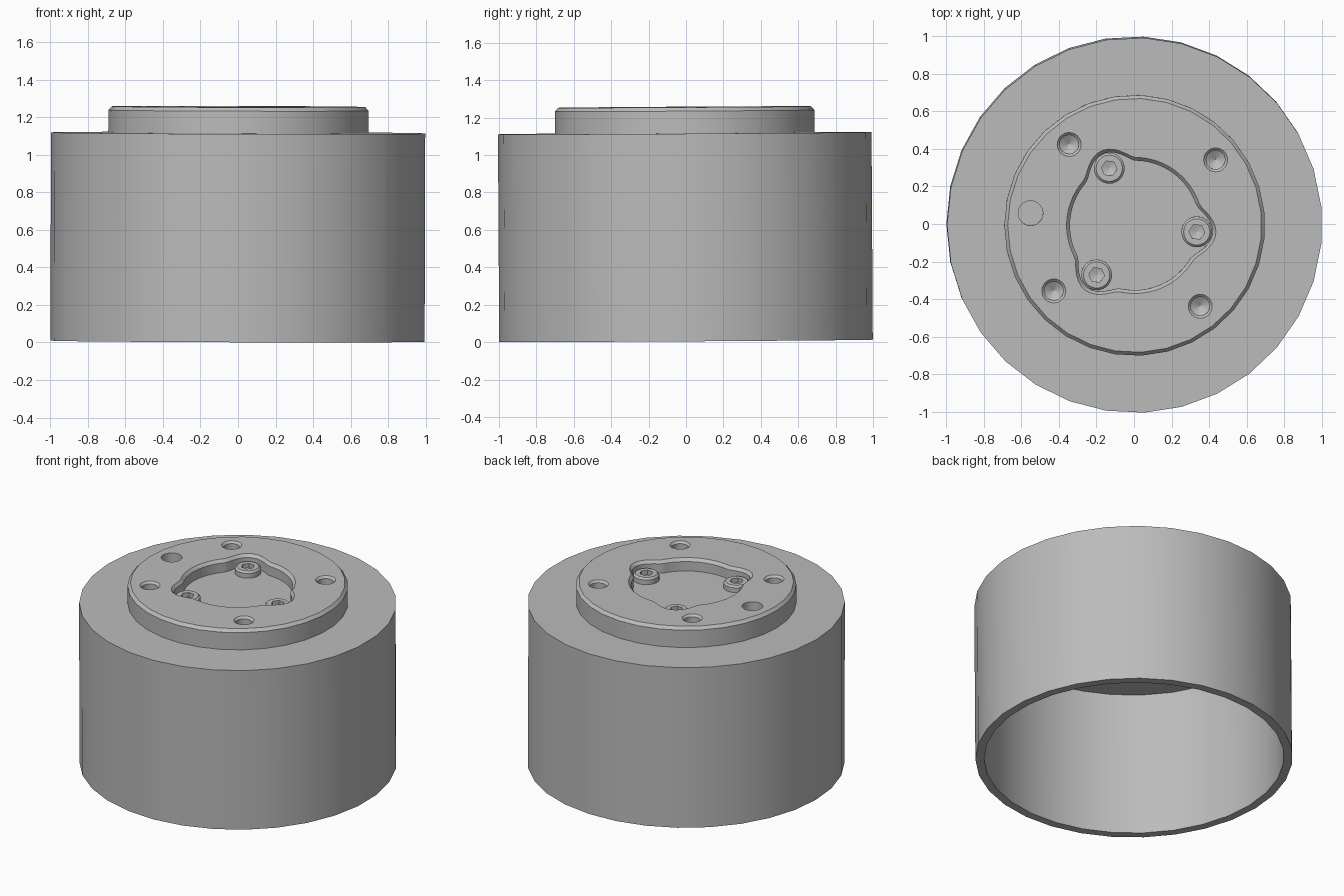
import bpy, bmesh, math
from mathutils import Matrix

cube = bpy.data.objects.get("Cube")
if cube:
    bpy.data.objects.remove(cube, do_unlink=True)

TOP, FLOOR = 1.25, 1.165
SCREW_RADIUS = 0.333
SCREW_ANGLES = [math.radians(a) for a in (114, -6, 232.5)]

metal = bpy.data.materials.new("plain grey metal")
metal.use_nodes = True
GREY = (0.5, 0.5, 0.5, 1)
metal.diffuse_color = GREY
metal.node_tree.nodes["Principled BSDF"].inputs["Base Color"].default_value = GREY


def loft(name, rings, segs, centre=(0, 0), phase=0.0, outline=None):
    """Closed solid skinned through (radius, height) rings."""
    bm = bmesh.new()
    loops = []
    for r, z in rings:
        loop = []
        for i in range(segs):
            a = phase + math.tau * i / segs
            d = r + (outline(a) if outline else 0)
            loop.append(bm.verts.new((centre[0] + d * math.cos(a),
                                      centre[1] + d * math.sin(a), z)))
        loops.append(loop)
    for low, high in zip(loops, loops[1:]):
        for i in range(segs):
            j = (i + 1) % segs
            bm.faces.new((low[i], low[j], high[j], high[i]))
    bm.faces.new(loops[0][::-1])
    bm.faces.new(loops[-1])
    bmesh.ops.recalc_face_normals(bm, faces=bm.faces)
    mesh = bpy.data.meshes.new(name)
    bm.to_mesh(mesh)
    bm.free()
    mesh.materials.append(metal)
    obj = bpy.data.objects.new(name, mesh)
    bpy.context.collection.objects.link(obj)
    return obj


def activate(obj):
    bpy.ops.object.select_all(action="DESELECT")
    obj.select_set(True)
    bpy.context.view_layer.objects.active = obj


def cut(obj, cutter):
    """Subtract the cutter for good and discard it."""
    activate(obj)
    mod = obj.modifiers.new("cut", "BOOLEAN")
    mod.operation, mod.solver, mod.object = "DIFFERENCE", "EXACT", cutter
    bpy.ops.object.modifier_apply(modifier=mod.name)
    bpy.data.objects.remove(cutter, do_unlink=True)


def lobes(angle):
    """Outward bulge of the pocket outline beside each screw."""
    bulge = 0
    for s in SCREW_ANGLES:
        delta = abs((angle - s + math.pi) % math.tau - math.pi)
        if delta < 0.42:
            bulge += 0.072 * (0.5 + 0.5 * math.cos(math.pi * delta / 0.42)) ** 0.7
    return bulge


# Hollow cup with a raised, chamfered boss
housing = loft("housing", [(0.945, 1.005), (0.945, 0), (1, 0), (1, 1.11),
                           (0.695, 1.11), (0.695, TOP - 0.02), (0.677, TOP)],
               31, phase=math.pi)

# Lobed pocket with a chamfered rim
cut(housing, loft("pocket_cutter", [(0.345, FLOOR), (0.345, TOP - 0.02),
                                    (0.363, TOP), (0.372, TOP + 0.01)],
                  96, outline=lobes))

# Four countersunk drilled holes
for k in range(4):
    a = math.radians(39 + 90 * k)
    cut(housing, loft("hole_cutter", [(0.001, TOP - 0.16), (0.05, TOP - 0.13),
                                      (0.05, TOP - 0.014), (0.064, TOP),
                                      (0.074, TOP + 0.01)],
                      24, centre=(0.555 * math.cos(a), 0.555 * math.sin(a))))

# Plain flat-bottomed hole
cut(housing, loft("plain_hole_cutter", [(0.066, TOP - 0.12), (0.066, TOP + 0.01)],
                  24, centre=(-0.555, 0.065)))

# Three socket-head screws
parts = [housing]
for n, a in enumerate(SCREW_ANGLES, 1):
    spot = (SCREW_RADIUS * math.cos(a), SCREW_RADIUS * math.sin(a))
    head = FLOOR + 0.045
    screw = loft(f"screw_{n}", [(0.082, FLOOR - 0.01), (0.082, head - 0.012),
                                (0.07, head)], 28, centre=spot)
    cut(screw, loft("socket_cutter", [(0.001, head - 0.045), (0.042, head - 0.03),
                                      (0.042, head + 0.01)], 6, centre=spot, phase=a))
    parts.append(screw)

# Slight lean of the whole assembly, then smooth shading
lean = (Matrix.Translation((0, 0, 0.007)) @ Matrix.Rotation(0.006, 4, "X")
        @ Matrix.Rotation(0.003, 4, "Y"))
for part in parts:
    part.data.transform(lean)
    activate(part)
    bpy.ops.object.shade_smooth_by_angle(angle=math.radians(30))
